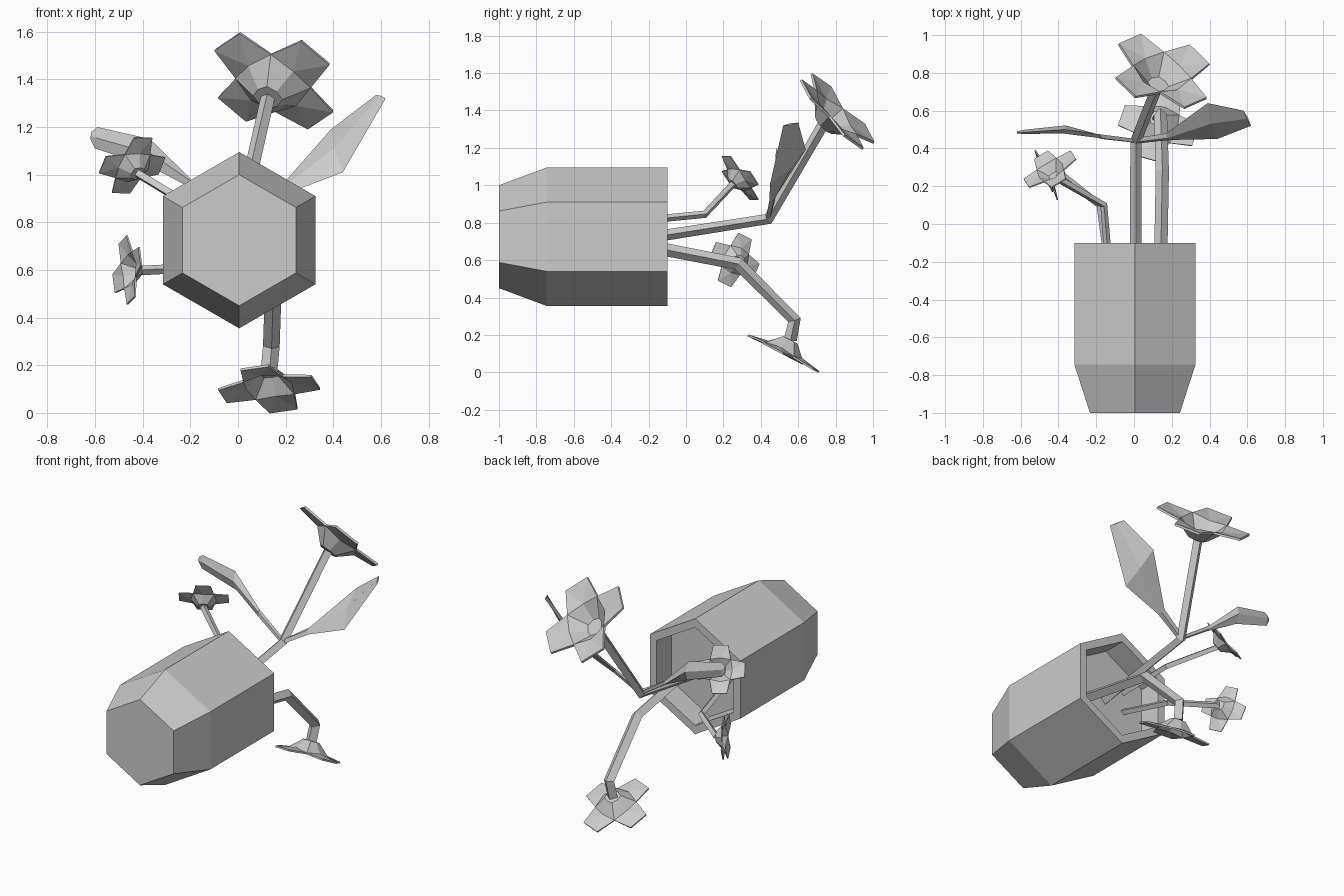
import bpy, bmesh, math
from mathutils import Vector as V

if "Cube" in bpy.data.objects:
    bpy.data.objects.remove(bpy.data.objects["Cube"])


def make(name, verts, faces):
    me = bpy.data.meshes.new(name)
    me.from_pydata([tuple(v) for v in verts], [], faces)
    bm = bmesh.new()
    bm.from_mesh(me)
    bmesh.ops.recalc_face_normals(bm, faces=bm.faces)
    bm.to_mesh(me)
    bm.free()
    ob = bpy.data.objects.new(name, me)
    bpy.context.collection.objects.link(ob)
    return ob


def loft(name, rings):
    # join equal-length rings and cap both ends
    n = len(rings[0])
    verts = [p for r in rings for p in r]
    faces = [(k*n + i, k*n + (i+1) % n, (k+1)*n + (i+1) % n, (k+1)*n + i)
             for k in range(len(rings)-1) for i in range(n)]
    faces += [tuple(range(n)), tuple(range((len(rings)-1)*n, len(rings)*n))]
    return make(name, verts, faces)


def stem(name, pts, radius):
    cu = bpy.data.curves.new(name, 'CURVE')
    cu.dimensions = '3D'
    cu.bevel_depth = radius
    cu.bevel_resolution = 0
    cu.use_fill_caps = True
    sp = cu.splines.new('POLY')
    sp.points.add(len(pts) - 1)
    for p, co in zip(sp.points, pts):
        p.co = (*co, 1)
    sp.use_smooth = False
    bpy.context.collection.objects.link(bpy.data.objects.new(name, cu))


def flower(name, centre, normal, toward, r):
    # four broad petals around a cupped hub; returns the hub point
    c, n = V(centre), V(normal).normalized()
    u = V(toward)
    u = (u - n * u.dot(n)).normalized()
    w = n.cross(u)

    def at(x, y, d):
        return c + (u*x + w*y + n*d) * r

    verts, faces = [], []
    for i in range(4):
        a = i * math.pi / 2
        for x, y, d in ((.2, 0, -.38), (.16, .16, -.38), (.5, 0, -.1),
                        (.42, .42, -.04), (1, -.3, 0), (1, .3, 0)):
            verts.append(at(x*math.cos(a) - y*math.sin(a),
                            x*math.sin(a) + y*math.cos(a), d))
    for i in range(4):
        h, hn, mid, notch, t1, t2 = range(i*6, i*6 + 6)
        j = (i - 1) % 4 * 6
        faces += [(h, mid, notch, hn), (j+1, j+3, mid, h),
                  (mid, t2, notch), (mid, t1, t2), (j+3, t1, mid)]
    faces.append((0, 1, 6, 7, 12, 13, 18, 19))
    ob = make(name, verts, faces)
    m = ob.modifiers.new("thickness", 'SOLIDIFY')
    m.thickness = .05 * r
    m.offset = 0
    return at(0, 0, -.4)


def leaf(name, sections):
    # diamond sections: one edge, other edge, thickness
    rings = []
    axis = (V(sections[-1][0]) - V(sections[0][0])).normalized()
    for a, b, t in sections:
        a, b = V(a), V(b)
        m, nn = (a + b) / 2, axis.cross(b - a).normalized()
        rings.append([a, m + nn*t, b, m - nn*t])
    loft(name, rings)


# hexagonal vase lying along y, with a shallow recess at the mouth
profile = [(.275, -1), (.37, -.745), (.37, -.1), (.315, -.1), (.315, -.25)]
loft("vase", [[(.005 + r*math.sin(i*math.pi/3)*1.0, y, .725 + r*math.cos(i*math.pi/3))
               for i in range(6)] for r, y in profile])

# flowers with their bent stems
blooms = [
    ("large_upper", (.151, .809, 1.395), (.24, .71, .66), (-.176, .17, -.12), .27, .03,
     [(.01, -.26, .71), (.01, .44, .82)]),
    ("small_upper", (-.445, .29, 1.04), (-.4, .68, .6), (.05, -.08, .12), .145, .02,
     [(-.13, -.26, .81), (-.16, .1, .845)]),
    ("large_lower", (.13, .52, .1), (0, -.46, -.89), (.06, .17, -.09), .205, .035,
     [(.14, -.26, .685), (.15, .28, .58), (.14, .58, .28)]),
    ("small_side", (-.465, .26, .6), (-.9, -.4, .05), (-.02, .05, .12), .14, .02,
     [(-.13, -.26, .685), (-.18, .1, .61)]),
]
for name, c, n, up, r, rad, path in blooms:
    hub = flower(name + "_flower", c, n, up, r)
    stem(name + "_stem", path + [hub], rad)

# leaves growing from the bend of the main stem
leaf("right_leaf", [((.01, .425, .81), (.01, .455, .835), .012),
                    ((.19, .445, .915), (.17, .48, .94), .012),
                    ((.44, .45, 1.01), (.39, .64, 1.19), .022),
                    ((.62, .52, 1.32), (.58, .60, 1.335), .006)])
leaf("left_leaf", [((.01, .43, .81), (.01, .45, .835), .012),
                   ((-.17, .45, .93), (-.18, .475, .965), .012),
                   ((-.36, .50, 1.03), (-.37, .50, 1.15), .022),
                   ((-.60, .49, 1.11), (-.59, .485, 1.2), .01),
                   ((-.62, .485, 1.15), (-.615, .485, 1.18), .006)])
